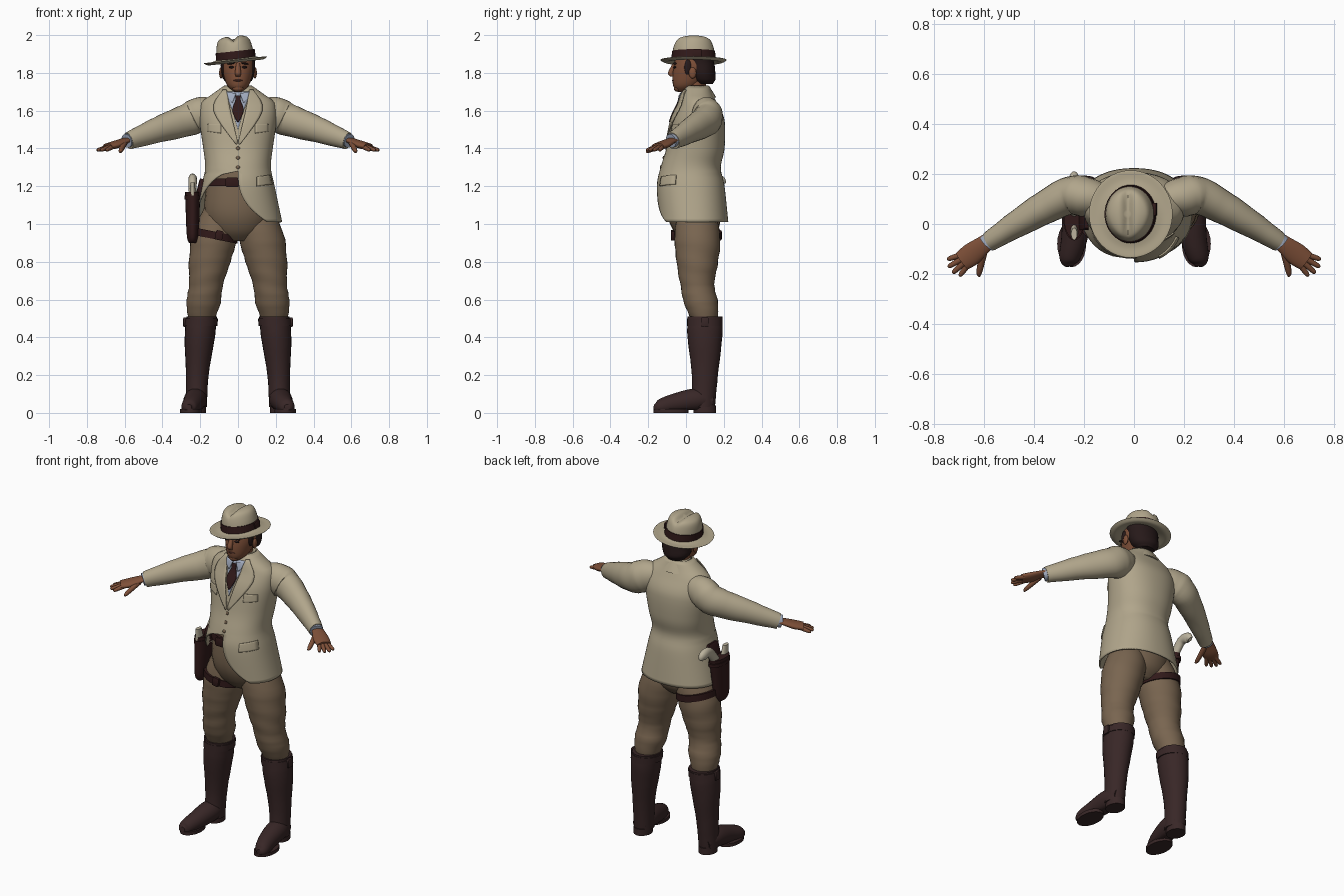
import bpy, bmesh
from math import sin, cos, pi, radians, exp, copysign, acos, sqrt
from mathutils import Vector, Matrix

default_cube = bpy.data.objects.get("Cube")
if default_cube:
    bpy.data.objects.remove(default_cube)


def material(name, red, green, blue):
    made = bpy.data.materials.new(name)
    made.use_nodes = True
    made.diffuse_color = (red, green, blue, 1)
    made.node_tree.nodes["Principled BSDF"].inputs["Base Color"].default_value = (red, green, blue, 1)
    return made


CLOTH = material("cream cloth", .44, .38, .26)
TROUSER = material("khaki cloth", .19, .13, .08)
BOOT = material("boot leather", .04, .02, .02)
STRAP = material("dark strap leather", .03, .01, .01)
SKIN = material("skin", .21, .08, .04)
LIP = material("lip", .12, .04, .03)
HAIR = material("dark hair", .02, .01, .01)
SHIRT = material("pale blue shirt", .36, .41, .52)
IVORY = material("ivory", .5, .45, .34)
SIDES = {"left": 1, "right": -1}
parts = []


def finish(name, bm, mat, thickness=0):
    bmesh.ops.remove_doubles(bm, verts=bm.verts, dist=.0001)
    bmesh.ops.recalc_face_normals(bm, faces=bm.faces)
    mesh = bpy.data.meshes.new(name)
    bm.to_mesh(mesh)
    bm.free()
    mesh.materials.append(mat)
    made = bpy.data.objects.new(name, mesh)
    bpy.context.collection.objects.link(made)
    if thickness:
        modifier = made.modifiers.new("thickness", 'SOLIDIFY')
        modifier.thickness = thickness
        modifier.offset = 0
    parts.append(made)
    return made


def smooth(keys, steps=5):
    """Resample a list of tuples along a smooth curve."""
    keys = [Vector(key) for key in keys]
    last = len(keys) - 1
    result = []
    for i in range(last):
        start, end = keys[i], keys[i + 1]
        leaving = (end - keys[max(i - 1, 0)]) / 2
        arriving = (keys[min(i + 2, last)] - start) / 2
        for step in range(steps):
            t = step / steps
            blend = t * t * (3 - 2 * t)
            result.append(start.lerp(end, blend) + leaving * t * (1 - t) ** 2 - arriving * t * t * (1 - t))
    return result + [keys[last]]


def skin_rows(bm, rows, closed=False):
    rings = [[bm.verts.new(point) for point in row] for row in rows]
    count = len(rings[0])
    for ring, following in zip(rings, rings[1:]):
        for i in range(count if closed else count - 1):
            k = (i + 1) % count
            bm.faces.new((ring[i], ring[k], following[k], following[i]))
    return rings


def loft(name, mat, keys, side=1, upright=False, aspect=1, count=24, fold=0, edit=None):
    """Skin rings (x, y, z, radius) along a path; upright keeps the rings level."""
    path = smooth(keys)
    last = len(path) - 1
    rows = []
    for i, key in enumerate(path):
        across, along = Vector((1, 0, 0)), Vector((0, 1, 0))
        if not upright:
            heading = (path[min(i + 1, last)] - path[max(i - 1, 0)]).to_3d().normalized()
            across = Vector((0, 0, 1)).cross(heading).normalized()
            along = heading.cross(across)
        row = []
        for k in range(count):
            turn = 2 * pi * k / count
            radius = key.w * (1 + fold * sin(2 * i + 2 * sin(turn + i / 3)))
            point = key.to_3d() + radius * (across * cos(turn) + along * aspect * sin(turn))
            if edit:
                point = edit(point)
            point.x *= side
            row.append(point)
        rows.append(row)
    bm = bmesh.new()
    rings = skin_rows(bm, rows, closed=True)
    bm.faces.new(rings[0])
    bm.faces.new(rings[-1])
    return finish(name, bm, mat)


def column(name, mat, keys, x=0, **options):
    """Level rings (z, y, radius) above one another."""
    return loft(name, mat, [(x, y, z, radius) for z, y, radius in keys], upright=True, **options)


def leg_column(name, mat, keys, side, **options):
    """Level rings (z, y, radius) that follow the outward bow of the leg."""
    keys = [(.22 - .11 * z * z, y, z, radius) for z, y, radius in keys]
    return loft(name, mat, keys, side=side, upright=True, **options)


def placed(name, bm, mat, location, size, turn):
    bm.transform(Matrix.Translation(location) @ Matrix.Rotation(turn, 4, 'Y') @ Matrix.Diagonal((*size, 1)))
    return finish(name, bm, mat)


def blob(name, mat, location, size, turn=0):
    bm = bmesh.new()
    bmesh.ops.create_uvsphere(bm, u_segments=12, v_segments=8, radius=1)
    return placed(name, bm, mat, location, size, turn)


def box(name, mat, location, size, turn=0):
    bm = bmesh.new()
    bmesh.ops.create_cube(bm, size=1)
    bmesh.ops.bevel(bm, geom=bm.edges[:], offset=.1, segments=1, affect='EDGES')
    return placed(name, bm, mat, location, size, turn)


# Jacket sections: height, half width, front y, back y
TORSO = smooth([(1.73, .07, 0, .12), (1.68, .14, -.02, .14), (1.64, .19, -.03, .16), (1.55, .2, -.07, .2),
                (1.4, .18, -.1, .2), (1.3, .17, -.13, .18), (1.2, .19, -.15, .2), (1.01, .23, -.14, .22)])
TOP, HEM, WAIST = 1.73, 1.01, 1.28
BOXINESS = .9


def section(z):
    for upper, lower in zip(TORSO, TORSO[1:]):
        if z >= lower.x:
            return upper.lerp(lower, min(max((upper.x - z) / (upper.x - lower.x), 0), 1))
    return TORSO[-1]


def signed_power(value, power):
    return copysign(abs(value) ** power, value)


def on_torso(angle, z, offset=0):
    _, width, front, back = section(z)
    depth = (back - front) / 2
    return Vector(((width + offset) * signed_power(cos(angle), BOXINESS),
                   (front + back) / 2 + (depth + offset) * signed_power(sin(angle), BOXINESS), z))


# Jacket: closed to the waist, the skirt swept back behind the holster
rows, columns = 40, 56
jacket_rows = []
for i in range(rows + 1):
    z = TOP + (HEM - TOP) * i / rows
    drop = max(WAIST - z, 0) / (WAIST - HEM)
    first = radians(-90 + 40 * drop ** 3)
    final = radians(270 - 100 * sqrt(drop))
    jacket_rows.append([on_torso(first + (final - first) * k / columns, z) for k in range(columns + 1)])
jacket = bmesh.new()
skin_rows(jacket, jacket_rows)
finish("jacket", jacket, CLOTH, thickness=.008)


def plate(name, mat, inner, outer, offset, side=1, steps=6):
    """Thin patch lying on the jacket front between two (x, z) edges."""
    rows = []
    for start, end in zip(smooth(inner), smooth(outer)):
        row = []
        for k in range(steps + 1):
            x, z = start.lerp(end, k / steps)
            ratio = min(max(x * side / (section(z).y + offset), -1), 1)
            row.append(on_torso(-acos(signed_power(ratio, 1 / BOXINESS)), z, offset))
        rows.append(row)
    bm = bmesh.new()
    skin_rows(bm, rows)
    finish(name, bm, mat, thickness=.006)


def centred_plate(name, mat, edge, offset):
    plate(name, mat, [(-x, z) for x, z in edge], edge, offset)


# Shirt, tie, lapels, pockets, buttons and collar
centred_plate("shirt_front", SHIRT, [(.07, 1.7), (.03, 1.6), (0, 1.5)], .006)
centred_plate("tie", STRAP, [(.015, 1.68), (.015, 1.65), (.03, 1.6), (.004, 1.54)], .015)
for word, side in SIDES.items():
    plate(word + "_lapel", CLOTH, [(.06, 1.71), (.04, 1.6), (0, 1.43)], [(.08, 1.71), (.13, 1.6), (.01, 1.42)], .012, side)
    plate(word + "_shirt_collar", SHIRT, [(.01, 1.69), (.03, 1.64)], [(.06, 1.7), (.05, 1.66)], .014, side)
    plate(word + "_chest_pocket_flap", CLOTH, [(.09, 1.53), (.09, 1.48)], [(.16, 1.53), (.16, 1.49)], .006, side)
plate("hip_pocket_flap", CLOTH, [(.1, 1.25), (.1, 1.2)], [(.17, 1.26), (.18, 1.21)], .007)
for z in (1.4, 1.35, 1.3):
    blob("jacket_button", TROUSER, on_torso(-pi / 2, z, .004), (.01, .005, .01))
column("jacket_collar", CLOTH, [(1.67, .07, .1), (1.73, .065, .065)], aspect=.9)

# Neck and head
column("shirt_neck", SHIRT, [(1.64, .05, .065), (1.71, .05, .06)])
column("neck", SKIN, [(1.64, .05, .055), (1.8, .05, .055)])
column("head", SKIN, [(1.7, -.02, .02), (1.73, 0, .055), (1.78, .02, .075), (1.84, .04, .086), (1.93, .04, .07)],
       aspect=1.22)
column("hair", HAIR, [(1.74, .1, .05), (1.78, .09, .085), (1.88, .07, .092)], aspect=.8, fold=.02)
column("nose", SKIN, [(1.85, -.06, .01), (1.8, -.08, .016), (1.78, -.07, .012)], count=12)
blob("chin", SKIN, (0, -.045, 1.72), (.03, .02, .02))
blob("mouth", LIP, (0, -.065, 1.76), (.025, .01, .006))
for word, side in SIDES.items():
    blob(word + "_eye", HAIR, (side * .034, -.06, 1.83), (.015, .008, .006))
    blob(word + "_eyebrow", HAIR, (side * .036, -.06, 1.85), (.02, .01, .005), side * .15)
    blob(word + "_ear", SKIN, (side * .09, .035, 1.8), (.01, .02, .03))
    blob(word + "_sideburn", HAIR, (side * .08, .01, 1.83), (.01, .02, .04))


def pinch(point):
    """Crease the crown along its middle and narrow its front."""
    x, y, z = point
    rise = max(z - .06, 0) / .07
    return Vector((x * (1 - 1.5 * rise * max(-y, 0)), y, z - rise * exp(-(x / .02) ** 2) / 40))


# Hat, tilted to one side
hat = [
    column("hat_crown", CLOTH, [(0, 0, .1), (.05, 0, .097), (.1, 0, .085), (.12, 0, .06), (.13, 0, .01)],
           aspect=1.13, count=40, edit=pinch),
    column("hat_brim", CLOTH, [(0, 0, .09), (-.015, 0, .14), (-.005, 0, .165), (0, 0, .165), (0, 0, .13), (.01, 0, .09)],
           aspect=1.04, count=40),
    column("hat_band", STRAP, [(0, 0, .104), (.045, 0, .101)], aspect=1.13, count=40),
    box("hat_band_bow", STRAP, (.1, .02, .025), (.015, .05, .04)),
]
for piece in hat:
    piece.matrix_world = Matrix.Translation((-.013, .04, 1.87)) @ Matrix.Rotation(-.11, 4, 'Y')

# Trouser seat and belt
column("trouser_seat", TROUSER, [(.91, .05, .08), (.97, .05, .15), (1.08, .04, .18), (1.28, .03, .155)], aspect=.8)
column("belt", STRAP, [(1.2, .03, .175), (1.24, .03, .17)], aspect=.85)
box("belt_buckle", STRAP, (-.03, -.12, 1.22), (.07, .02, .05))

for word, side in SIDES.items():
    # Sleeve, cuff and hand
    loft(word + "_sleeve", CLOTH, [(.11, .09, 1.6, .06), (.2, .11, 1.58, .08), (.27, .11, 1.55, .075),
                                   (.42, .03, 1.5, .06), (.58, -.07, 1.44, .04)], side, aspect=1.15, fold=.015)
    loft(word + "_cuff", SHIRT, [(.56, -.05, 1.45, .037), (.59, -.08, 1.44, .037)], side)
    loft(word + "_palm", SKIN, [(.56, -.05, 1.45, .03), (.6, -.08, 1.44, .035), (.65, -.12, 1.42, .045),
                                (.69, -.15, 1.41, .04)], side, aspect=.45)
    loft(word + "_thumb", SKIN, [(.6, -.1, 1.43, .016), (.62, -.19, 1.39, .012), (.62, -.21, 1.38, .004)], side, count=10)
    for finger in range(4):
        angle = radians(-18 - 12 * finger)
        reach = .15 - .01 * abs(finger - 1.5)
        keys = [(.62 + reach * t * cos(angle), -.1 + reach * t * sin(angle), 1.43 - .04 * t, radius)
                for t, radius in ((.4, .013), (.9, .01), (1, .004))]
        loft(word + "_finger", SKIN, keys, side, count=10)

    # Trouser leg gathered into the tall boot
    leg_column(word + "_trouser_leg", TROUSER, [(1.12, .05, .08), (.95, .06, .12), (.8, .06, .11), (.68, .06, .09),
                                                (.58, .08, .09), (.48, .1, .065)], side, count=32, fold=.018)
    leg_column(word + "_boot_shaft", BOOT, [(.51, .1, .08), (.4, .1, .08), (.2, .1, .06), (.03, .09, .055)], side,
               aspect=1.15, fold=.008)
    leg_column(word + "_boot_cuff", BOOT, [(.46, .1, .087), (.5, .1, .087)], side, aspect=1.08)
    box(word + "_boot_buckle", BOOT, (side * .28, .1, .48), (.02, .04, .05))
    loft(word + "_boot_foot", BOOT, [(.22, .14, .06, .04), (.225, .06, .07, .06), (.24, -.06, .05, .052),
                                     (.26, -.14, .03, .04), (.26, -.17, .03, .015)], side,
         edit=lambda point: Vector((point.x, point.y, max(point.z, .015))))
    column(word + "_boot_sole", BOOT, [(0, -.08, .058), (.02, -.08, .058)], x=.25, side=side, aspect=1.6)
    column(word + "_boot_heel", BOOT, [(0, .1, .05), (.04, .1, .05)], x=.22, side=side, aspect=1.2)

# Holster, sidearm and thigh strap on the right hip
HIP = -.24
column("holster", STRAP, [(.9, 0, .02), (.95, 0, .032), (1.17, .02, .04)], x=HIP, aspect=2)
column("holster_rim", STRAP, [(1.13, .02, .043), (1.15, .02, .043)], x=HIP, aspect=2)
box("holster_hanger", STRAP, (-.2, .02, 1.19), (.03, .09, .1), .25)
loft("sidearm_grip", IVORY, [(HIP, .04, 1.14, .02), (HIP, .12, 1.23, .022), (HIP, .18, 1.23, .022),
                             (HIP, .2, 1.21, .01)], aspect=1.3)
column("sidearm_frame", IVORY, [(1.15, -.03, .016), (1.22, -.04, .012)], x=HIP, aspect=2)
column("thigh_strap", STRAP, [(.92, .06, .122), (.96, .06, .122)], x=-.125, aspect=1.06, count=32,
       edit=lambda point: point - Vector((0, 0, .2 * point.x + .025)))
box("thigh_strap_buckle", STRAP, (-.1, -.07, .94), (.04, .02, .05), .2)

# Soft shading with sharp edges kept
bpy.ops.object.select_all(action='DESELECT')
for part in parts:
    part.select_set(True)
bpy.context.view_layer.objects.active = parts[0]
bpy.ops.object.shade_smooth_by_angle(angle=radians(45))
